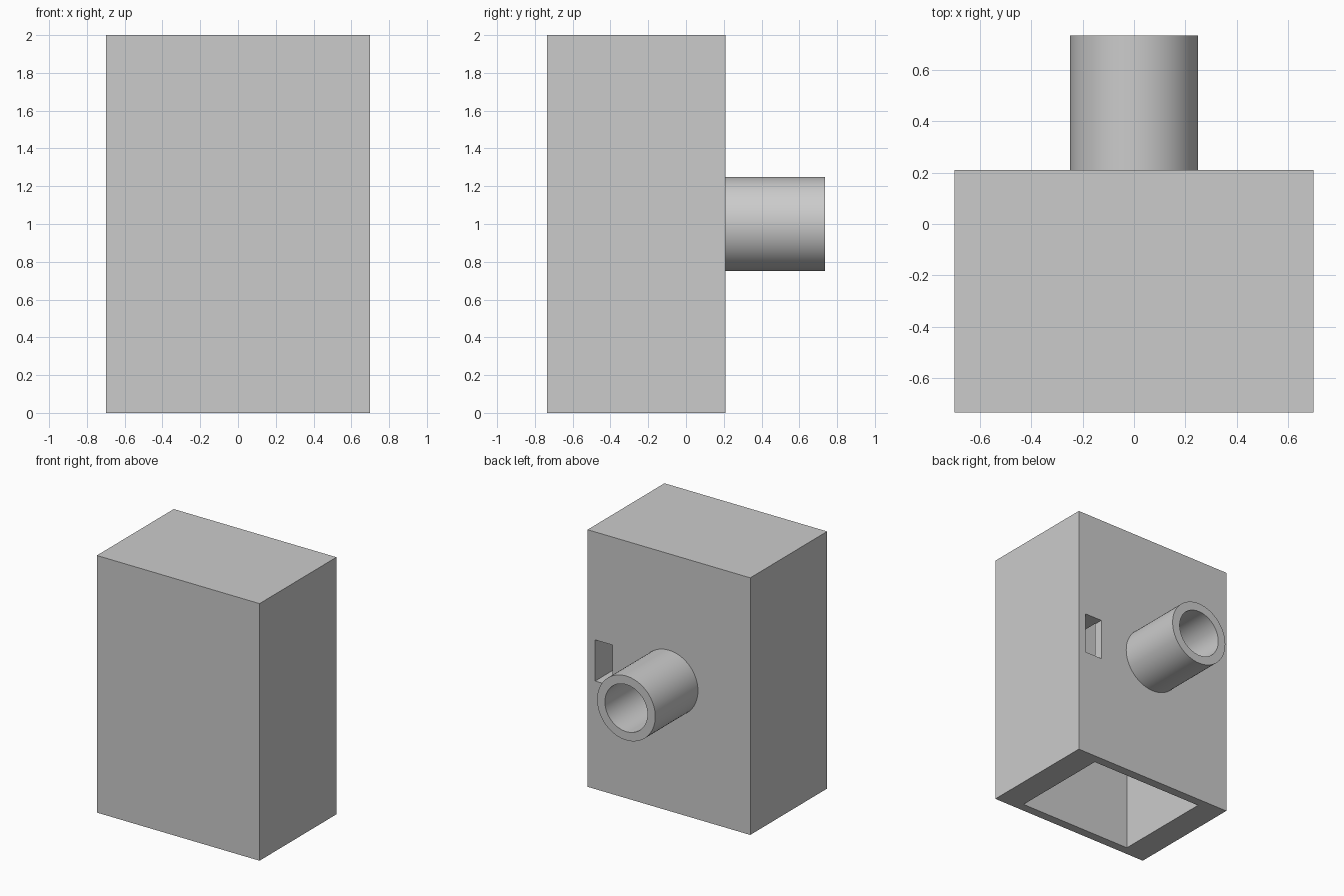
import bpy
import math

if "Cube" in bpy.data.objects:
    bpy.data.objects.remove(bpy.data.objects["Cube"], do_unlink=True)

grey = bpy.data.materials.new("plain grey")
grey.use_nodes = True
grey.diffuse_color = (0.6, 0.6, 0.6, 1)
grey.node_tree.nodes["Principled BSDF"].inputs["Base Color"].default_value = (0.6, 0.6, 0.6, 1)


def box(name, x, y, z):
    """Box spanning the (low, high) ranges on each axis."""
    ranges = (x, y, z)
    bpy.ops.mesh.primitive_cube_add(size=1, location=[sum(r) / 2 for r in ranges])
    ob = bpy.context.object
    ob.name = name
    ob.scale = [high - low for low, high in ranges]
    bpy.ops.object.transform_apply(location=False, rotation=False)
    ob.data.materials.append(grey)
    return ob


def rod(name, radius, y):
    """Cylinder lying along y at mid height."""
    bpy.ops.mesh.primitive_cylinder_add(
        vertices=64, radius=radius, depth=y[1] - y[0],
        location=(0, sum(y) / 2, 1), rotation=(math.pi / 2, 0, 0))
    ob = bpy.context.object
    ob.name = name
    bpy.ops.object.transform_apply(location=False)
    ob.data.materials.append(grey)
    return ob


def cut(target, cutter):
    """Subtract the cutter from the target and discard it."""
    cutter.hide_render = True
    mod = target.modifiers.new("cut", 'BOOLEAN')
    mod.operation = 'DIFFERENCE'
    mod.solver = 'EXACT'
    mod.object = cutter
    bpy.context.view_layer.objects.active = target
    bpy.ops.object.modifier_apply(modifier=mod.name)
    bpy.data.objects.remove(cutter, do_unlink=True)


def smooth(ob):
    bpy.ops.object.select_all(action='DESELECT')
    ob.select_set(True)
    bpy.context.view_layer.objects.active = ob
    bpy.ops.object.shade_smooth_by_angle(angle=math.radians(30))


BACK = 0.21
END = 0.735
BORE = 0.183

# Hollow housing, open underneath
housing = box("housing", (-0.7, 0.7), (-END, BACK), (0, 2))
cut(housing, box("cavity_cutter", (-0.49, 0.49), (-0.665, 0.14), (-0.1, 1.93)))

# Slot in the back, running along the side wall and open to the cavity
cut(housing, box("slot_cutter", (0.487, 0.635), (-0.26, 0.4), (0.84, 1.16)))

# Round opening behind the pipe
cut(housing, rod("opening_cutter", BORE, (0.05, 0.4)))
smooth(housing)

# Pipe on the back
pipe = rod("pipe", 0.25, (BACK - 0.01, END))
cut(pipe, rod("bore_cutter", BORE, (0.1, 1)))
smooth(pipe)
